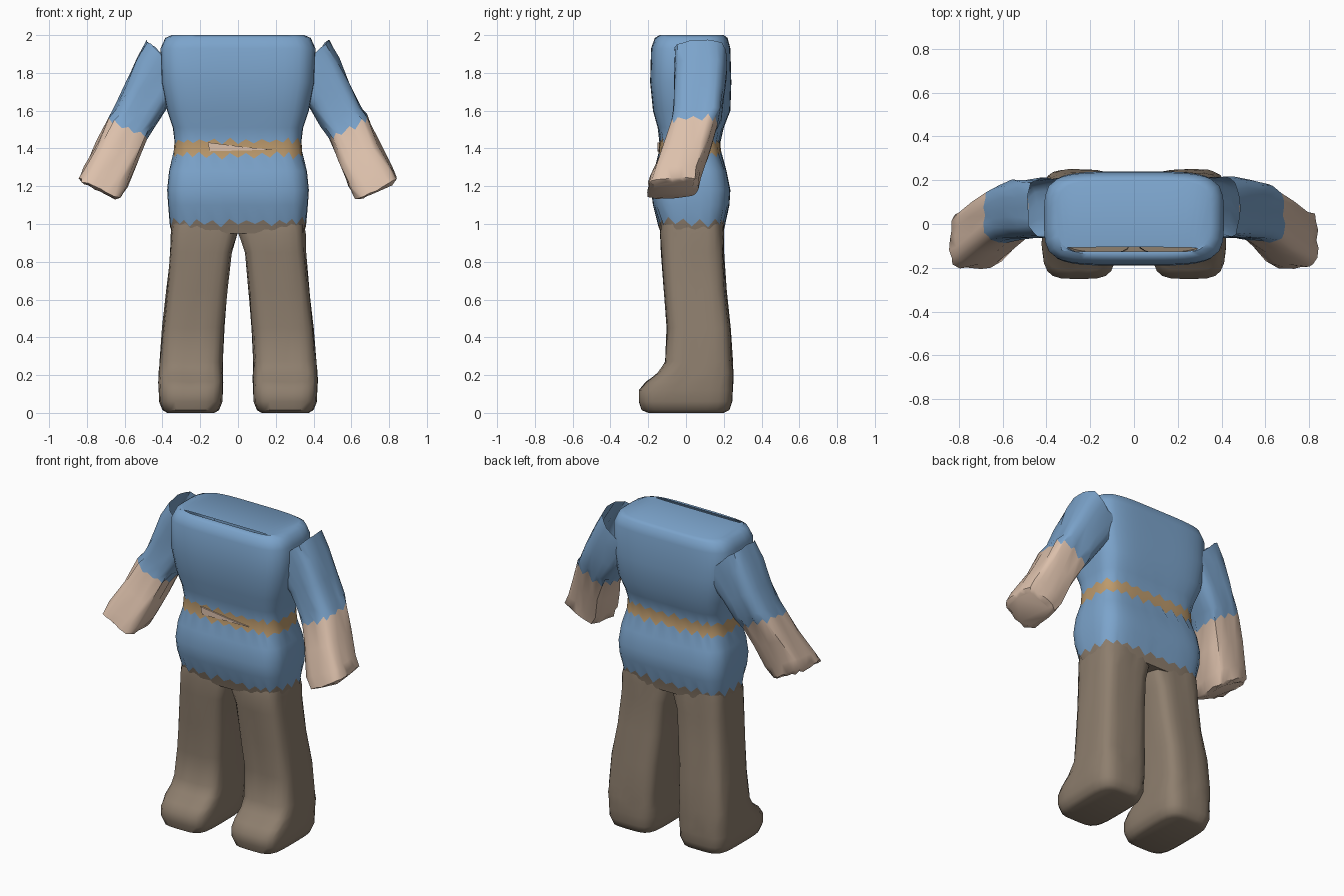
import bpy, bmesh, math, random
from mathutils import Vector

random.seed(4)
if "Cube" in bpy.data.objects:
    bpy.data.objects.remove(bpy.data.objects["Cube"])


def material(name, rgb):
    m = bpy.data.materials.new(name)
    m.use_nodes = True
    m.diffuse_color = (*rgb, 1)
    m.node_tree.nodes["Principled BSDF"].inputs["Base Color"].default_value = (*rgb, 1)
    return m


BLUE = material("tunic_blue", (0.20, 0.37, 0.60))
BROWN = material("trouser_brown", (0.27, 0.21, 0.155))
SKIN = material("skin", (0.72, 0.53, 0.41))
TAN = material("belt_tan", (0.50, 0.32, 0.15))
MATS = [BLUE, BROWN, SKIN, TAN]


def ring(center, u, v, nu, nv, power):
    """Rounded rectangle spanned by half-axes u and v, nu and nv points per side."""
    square = [(-1 + 2 * i / nu, -1) for i in range(nu)]
    square += [(1, -1 + 2 * i / nv) for i in range(nv)]
    square += [(1 - 2 * i / nu, 1) for i in range(nu)]
    square += [(-1, 1 - 2 * i / nv) for i in range(nv)]
    points = []
    for p, q in square:
        s = (abs(p) ** power + abs(q) ** power) ** (-1 / power)
        points.append(Vector(center) + Vector(u) * p * s + Vector(v) * q * s)
    return points


def finish(name, bm):
    bmesh.ops.recalc_face_normals(bm, faces=bm.faces)
    mesh = bpy.data.meshes.new(name)
    bm.to_mesh(mesh)
    bm.free()
    for m in MATS:
        mesh.materials.append(m)
    obj = bpy.data.objects.new(name, mesh)
    bpy.context.collection.objects.link(obj)
    bpy.ops.object.select_all(action="DESELECT")
    obj.select_set(True)
    bpy.context.view_layer.objects.active = obj
    bpy.ops.object.shade_smooth_by_angle(angle=math.radians(45))
    return obj


def loft(name, rings, bands, cap_start=False, cap_end=False):
    """Skin a list of rings; bands gives the material of each strip."""
    bm = bmesh.new()
    loops = [[bm.verts.new(p) for p in r] for r in rings]
    n = len(loops[0])
    for a, b, mat in zip(loops, loops[1:], bands):
        for i in range(n):
            j = (i + 1) % n
            bm.faces.new((a[i], a[j], b[j], b[i])).material_index = MATS.index(mat)
    if cap_start:
        bm.faces.new(loops[0]).material_index = MATS.index(bands[0])
    if cap_end:
        bm.faces.new(loops[-1]).material_index = MATS.index(bands[-1])
    return finish(name, bm)


def flat_ring(z, cx, hx, y0, y1, nu, nv, power):
    return ring((cx, (y0 + y1) / 2, z), (hx, 0, 0), (0, (y1 - y0) / 2, 0), nu, nv, power)


def roughen(points, amount):
    for p in points:
        p += Vector([random.uniform(-amount, amount) for _ in range(3)])


def ragged(points, amount):
    for i, p in enumerate(points):
        p.z += amount * (1 if i % 2 else -1) * random.uniform(0.3, 1)


# Torso: open neck slit, tunic, ragged belt, ragged hem, trouser seat
torso_rows = [
    (1.997, -.02, .31, -.126, -.106), (2.0, 0, .35, -.14, .20),
    (1.985, 0, .385, -.165, .22), (1.93, 0, .41, -.185, .235),
    (1.75, 0, .405, -.19, .24), (1.6, 0, .375, -.175, .235),
    (1.51, 0, .345, -.15, .20), (1.44, 0, .335, -.14, .18),
    (1.365, 0, .34, -.145, .185), (1.28, 0, .365, -.17, .215),
    (1.18, 0, .375, -.185, .235), (1.1, 0, .37, -.175, .23),
    (1.01, 0, .36, -.145, .205), (.95, 0, .345, -.13, .195)]
torso_rings = [flat_ring(*row, 16, 8, 4.5) for row in torso_rows]
ragged(torso_rings[7], .02)
ragged(torso_rings[8], .025)
ragged(torso_rings[12], .028)
loft("torso", torso_rings, [BLUE] * 7 + [TAN] + [BLUE] * 4 + [BROWN], cap_end=True)

# Legs with feet, and arms with bare forearms
leg_rows = [
    (0, .25, .125, -.20, .20), (.015, .25, .15, -.235, .23),
    (.06, .25, .168, -.25, .245), (.12, .25, .17, -.25, .248),
    (.165, .25, .17, -.21, .248), (.21, .25, .168, -.15, .248),
    (.27, .248, .166, -.108, .245), (.45, .237, .162, -.10, .235),
    (.65, .217, .160, -.115, .212), (.85, .197, .161, -.13, .20),
    (.95, .18, .175, -.135, .198), (1.0, .178, .172, -.13, .195)]
arm_rows = [  # centre, then outward half-axis (x, z), then depth half-axis (y, z)
    ((.365, .075, 1.86), (.115, .11), (.135, 0)),
    ((.42, .075, 1.79), (.112, .085), (.135, 0)),
    ((.485, .07, 1.68), (.108, .06), (.13, 0)),
    ((.545, .06, 1.57), (.103, .05), (.125, 0)),
    ((.585, .04, 1.515), (.10, .048), (.12, .01)),
    ((.64, -.005, 1.38), (.105, .05), (.125, .015)),
    ((.70, -.055, 1.25), (.11, .053), (.13, .012)),
    ((.73, -.07, 1.19), (.108, .052), (.13, .01)),
    ((.735, -.072, 1.18), (.09, .043), (.11, .008))]
for side, s in (("left", 1), ("right", -1)):
    rings = [flat_ring(z, s * cx, hx, y0, y1, 8, 8, 4.5) for z, cx, hx, y0, y1 in leg_rows]
    for r in rings[4:]:
        roughen(r, .004)
    loft(side + "_leg", rings, [BROWN] * (len(rings) - 1), cap_start=True)

    rings = [ring((s * c[0], c[1], c[2]), (s * u[0], 0, u[1]), (0, *v), 6, 6, 4.5)
             for c, u, v in arm_rows]
    for r in rings:
        roughen(r, .007)
    ragged(rings[4], .02)
    loft(side + "_arm", rings, [BLUE] * 4 + [SKIN] * 4, cap_end=True)

# Pale sliver on the front of the belt
bm = bmesh.new()
corners = [(-.16, 1.432), (-.15, 1.385), (.18, 1.393), (.03, 1.408)]
front = bm.faces.new([bm.verts.new((x, -.150, z)) for x, z in corners])
extruded = bmesh.ops.extrude_face_region(bm, geom=[front])["geom"]
for item in extruded:
    if isinstance(item, bmesh.types.BMVert):
        item.co.y += .009
for f in bm.faces:
    f.material_index = MATS.index(SKIN)
finish("belt_patch", bm)
